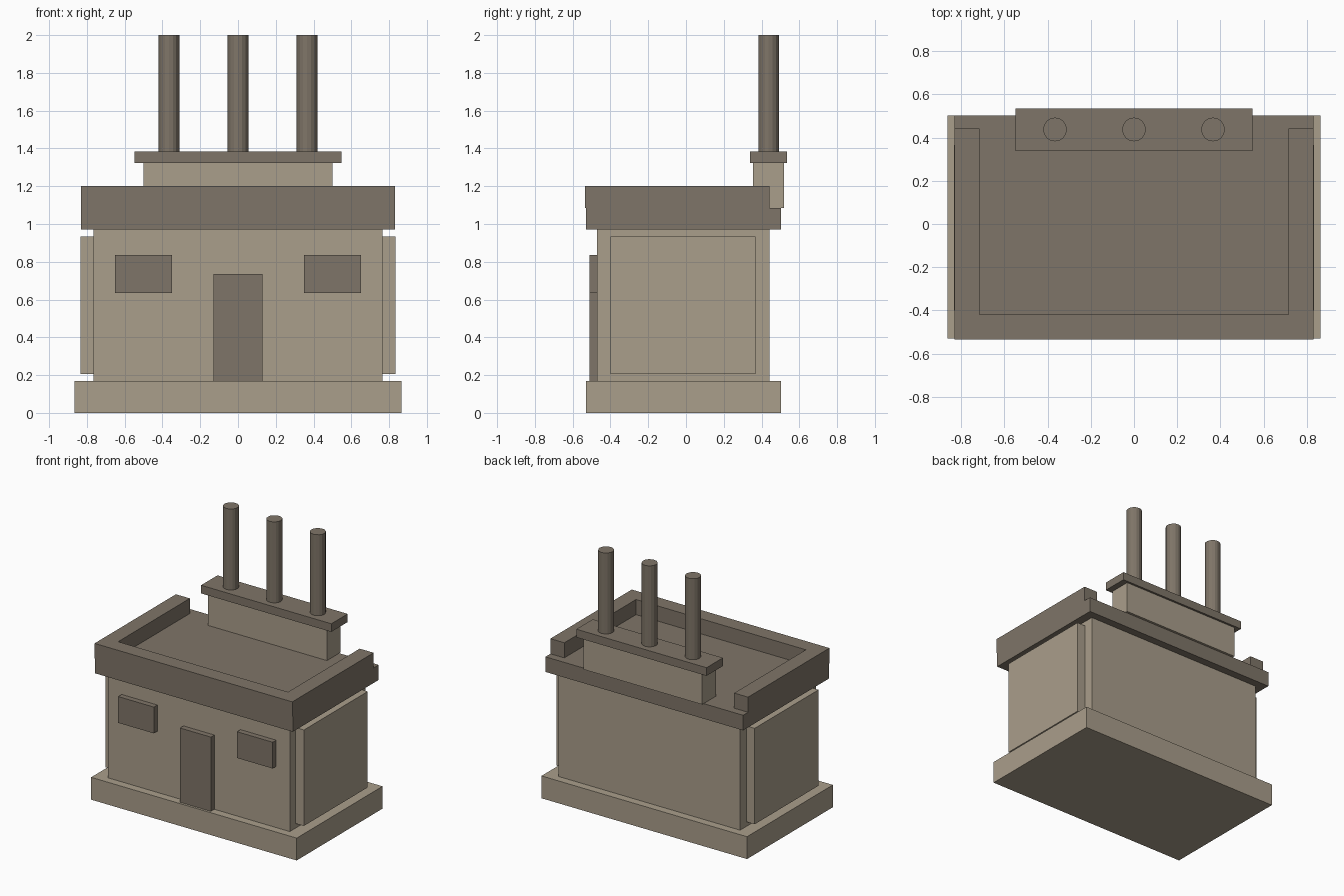
import bpy
import bmesh

cube = bpy.data.objects.get("Cube")
if cube:
    bpy.data.objects.remove(cube, do_unlink=True)


def make_material(name, color):
    mat = bpy.data.materials.new(name)
    mat.use_nodes = True
    mat.diffuse_color = (*color, 1)
    mat.node_tree.nodes["Principled BSDF"].inputs["Base Color"].default_value = (*color, 1)
    return mat


stone = make_material("light stone", (0.40, 0.342, 0.258))
trim = make_material("dark taupe", (0.212, 0.178, 0.138))


def extrude_outline(name, outline, bottom, top, mat):
    """Raise a flat outline into a solid between two heights."""
    bm = bmesh.new()
    base = bm.faces.new([bm.verts.new((x, y, bottom)) for x, y in outline])
    raised = bmesh.ops.extrude_face_region(bm, geom=[base])["geom"]
    verts = [v for v in raised if isinstance(v, bmesh.types.BMVert)]
    bmesh.ops.translate(bm, verts=verts, vec=(0, 0, top - bottom))
    bmesh.ops.recalc_face_normals(bm, faces=bm.faces)
    mesh = bpy.data.meshes.new(name)
    bm.to_mesh(mesh)
    bm.free()
    mesh.materials.append(mat)
    obj = bpy.data.objects.new(name, mesh)
    bpy.context.collection.objects.link(obj)
    return obj


def box(name, xs, ys, zs, mat):
    (x0, x1), (y0, y1) = xs, ys
    return extrude_outline(name, [(x0, y0), (x1, y0), (x1, y1), (x0, y1)], *zs, mat)


# Plinth, walls and roof slab
box("plinth", (-0.865, 0.865), (-0.53, 0.502), (0, 0.17), stone)
box("walls", (-0.765, 0.765), (-0.47, 0.442), (0.17, 0.97), stone)
box("roof_slab", (-0.832, 0.832), (-0.53, 0.502), (0.97, 1.085), trim)

# U-shaped parapet, open at the back
half = [(0.832, -0.536), (0.832, 0.442), (0.715, 0.442), (0.715, -0.42)]
parapet = half + [(-x, y) for x, y in reversed(half)]
extrude_outline("parapet", parapet, 1.085, 1.2, trim)

# Side panels and windows, mirrored left and right
for side, s in (("left", 1), ("right", -1)):
    box(f"{side}_side_panel", sorted((0.765 * s, 0.835 * s)), (-0.40, 0.367), (0.205, 0.935), stone)
    box(f"{side}_window", sorted((0.35 * s, 0.65 * s)), (-0.512, -0.47), (0.635, 0.835), trim)

# Door
box("door", (-0.13, 0.13), (-0.512, -0.47), (0.17, 0.735), trim)

# Chimney block with its cap
box("chimney_block", (-0.5, 0.5), (0.355, 0.52), (1.085, 1.322), stone)
box("chimney_cap", (-0.548, 0.548), (0.339, 0.536), (1.322, 1.384), trim)

# Three chimney pipes
for name, x in (("right", -0.366), ("middle", 0), ("left", 0.366)):
    bpy.ops.mesh.primitive_cylinder_add(vertices=16, radius=0.055, depth=0.616,
                                        location=(x, 0.438, 1.692))
    pipe = bpy.context.object
    pipe.name = f"{name}_chimney_pipe"
    pipe.data.materials.append(trim)
